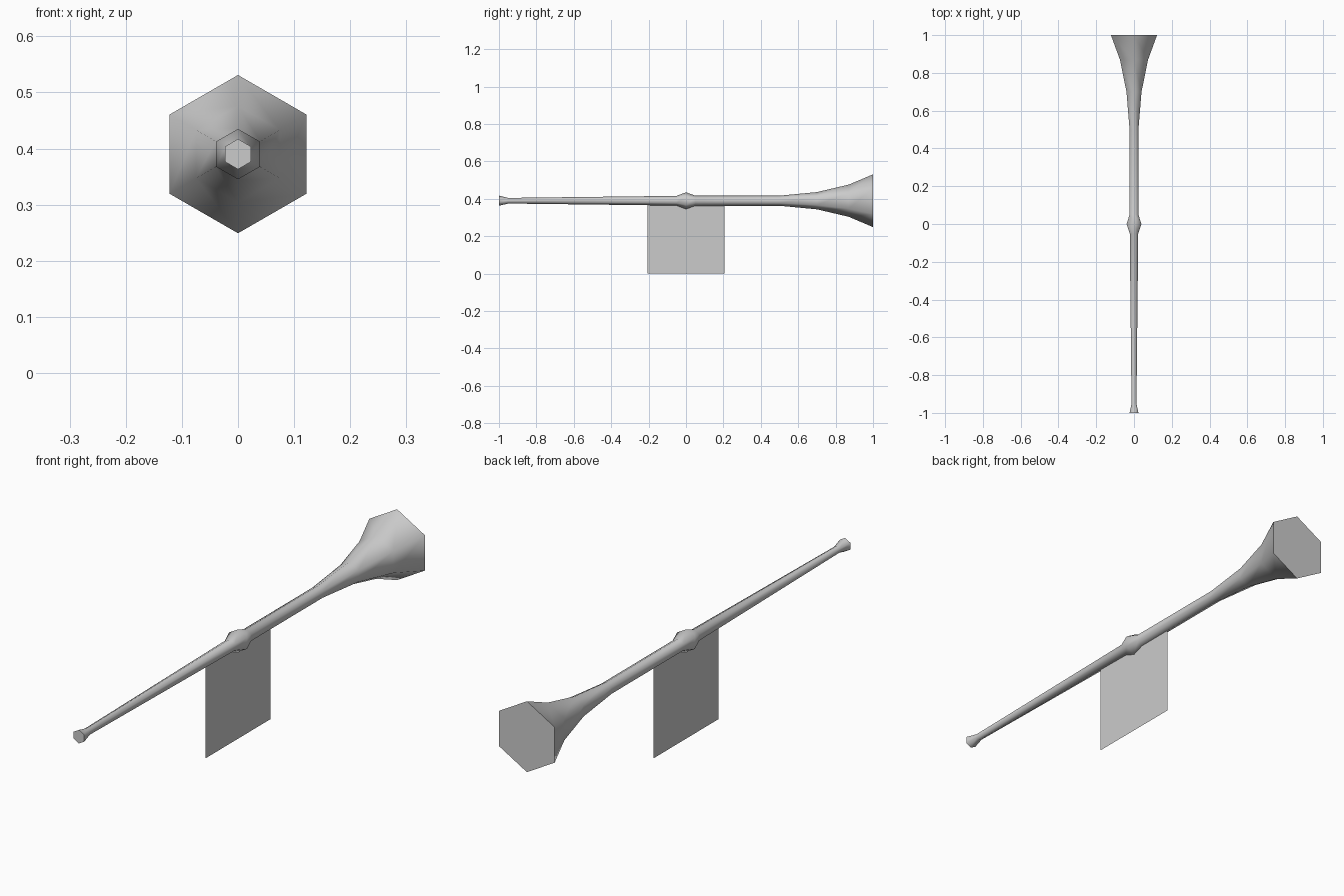
import bpy, bmesh, math

if "Cube" in bpy.data.objects:
    bpy.data.objects.remove(bpy.data.objects["Cube"])

AXIS_Z = 0.39
SIDES = 6

# Horn outline: (position along y, corner radius)
profile = [(-1.0, 0.027), (-0.95, 0.015), (-0.05, 0.026), (0.0, 0.045),
           (0.05, 0.027), (0.5, 0.027), (0.7, 0.046), (0.87, 0.086), (1.0, 0.141)]


def make_object(name, bm):
    mesh = bpy.data.meshes.new(name)
    bm.to_mesh(mesh)
    bm.free()
    obj = bpy.data.objects.new(name, mesh)
    bpy.context.collection.objects.link(obj)
    return obj


# Horn: six-sided rings joined along y, closed at both ends
bm = bmesh.new()
rings = []
for y, r in profile:
    angles = [math.pi / 2 + 2 * math.pi * i / SIDES for i in range(SIDES)]
    rings.append([bm.verts.new((r * math.cos(a), y, AXIS_Z + r * math.sin(a)))
                  for a in angles])
for a, b in zip(rings, rings[1:]):
    for i in range(SIDES):
        j = (i + 1) % SIDES
        bm.faces.new((a[i], a[j], b[j], b[i]))
bm.faces.new(rings[0])
bm.faces.new(rings[-1])
bmesh.ops.recalc_face_normals(bm, faces=bm.faces)
horn = make_object("horn", bm)

# Smooth sides, crisp end caps
bpy.context.view_layer.objects.active = horn
horn.select_set(True)
bpy.ops.object.shade_smooth_by_angle(angle=math.radians(70))

# Banner: a single flat sheet hanging below the middle of the horn
bm = bmesh.new()
corners = [(-0.205, 0.0), (0.205, 0.0), (0.205, 0.37), (-0.205, 0.37)]
bm.faces.new([bm.verts.new((0, y, z)) for y, z in corners])
make_object("banner", bm)
